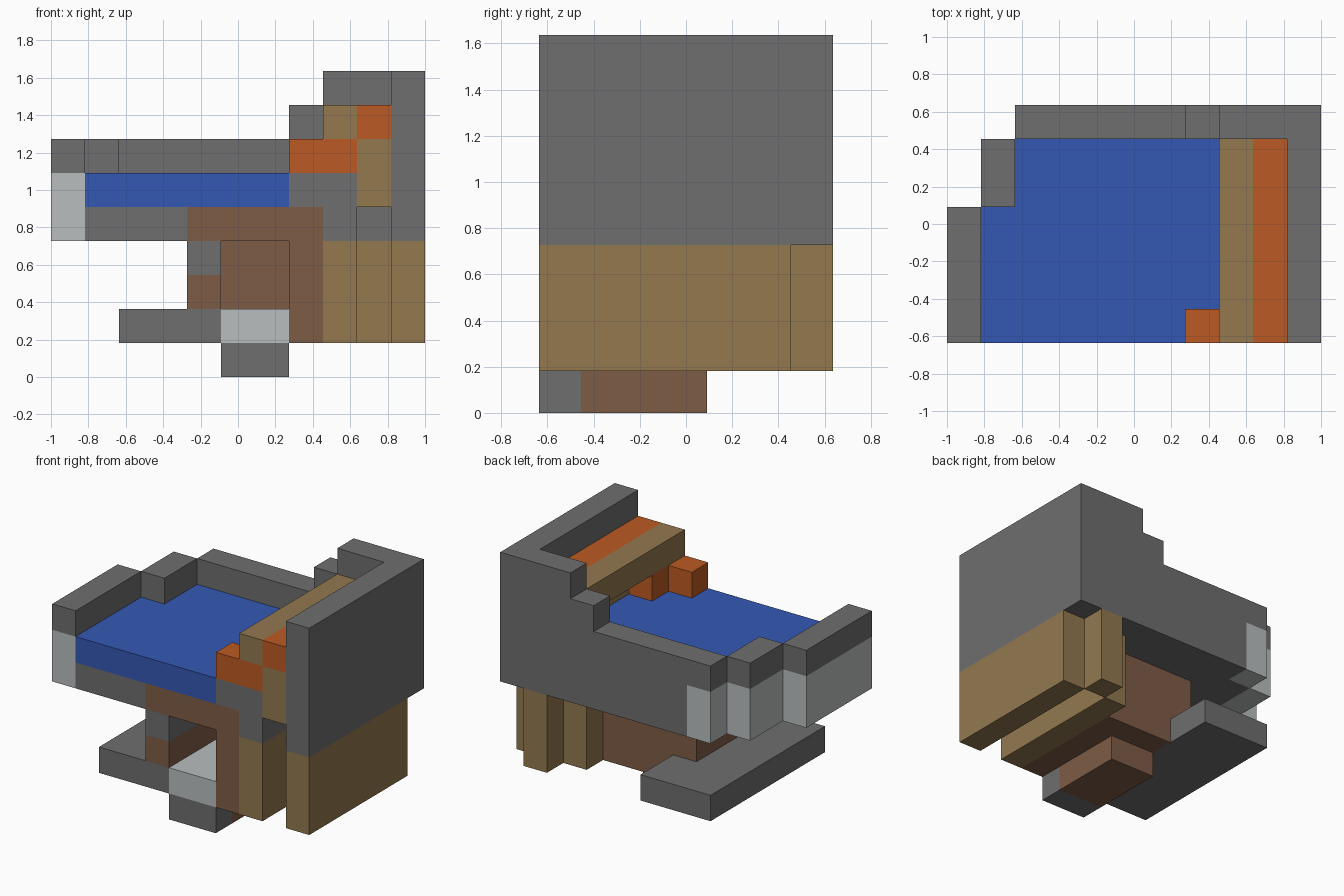
import bpy
import bmesh
from mathutils import Matrix, Vector

cube = bpy.data.objects.get("Cube")
if cube:
    bpy.data.objects.remove(cube, do_unlink=True)

CELL = 2 / 11                       # one block of the grid
CENTRE = Vector((5.5, 3.5, 0))      # grid point that sits on the origin


def linear(value):
    value /= 255
    return value / 12.92 if value <= 0.04045 else ((value + 0.055) / 1.055) ** 2.4


def material(name, *rgb):
    colour = [linear(v) for v in rgb] + [1]
    mat = bpy.data.materials.new(name)
    mat.use_nodes = True
    mat.diffuse_color = colour
    shader = next(n for n in mat.node_tree.nodes if n.type == 'BSDF_PRINCIPLED')
    shader.inputs["Base Color"].default_value = colour
    shader.inputs["Roughness"].default_value = 0.9
    return mat


stone = material("stone grey", 110, 110, 110)
pale = material("pale grey", 186, 190, 191)
water_blue = material("water blue", 52, 88, 180)
brick = material("brick brown", 126, 92, 70)
timber = material("timber tan", 147, 121, 79)
orange = material("burnt orange", 187, 90, 35)


def part(name, mat, *boxes):
    """Build one object from boxes given as x, y and z cell ranges."""
    bm = bmesh.new()
    for box in boxes:
        low = Vector([span[0] for span in box])
        high = Vector([span[1] for span in box])
        size = (high - low) * CELL
        place = ((low + high) / 2 - CENTRE) * CELL
        bmesh.ops.create_cube(bm, size=1, matrix=Matrix.Translation(place) @ Matrix.Diagonal(size.to_4d()))
    mesh = bpy.data.meshes.new(name)
    bm.to_mesh(mesh)
    bm.free()
    mesh.materials.append(mat)
    obj = bpy.data.objects.new(name, mesh)
    bpy.context.collection.objects.link(obj)
    return obj


# Shared spans
depth = (0, 6)          # from the front to the back wall
back = (6, 7)           # back wall layer
front = (0, 1)
lower = (1, 4)          # height of the supports
slab = (4, 5)
fill = (5, 6)
rim = (6, 7)
bowl = (4, 6)

# Tall walls
part("side_wall", stone, ((10, 11), (0, 7), (4, 9)))
part("back_wall", stone,
     ((3, 10), back, (4, 6)),
     ((2, 10), back, rim),
     ((7, 10), back, (7, 8)),
     ((8, 10), back, (8, 9)))

# Basin with its stepped corner
part("basin_rim", stone,
     ((0, 1), (0, 4), rim),
     ((1, 2), (4, 6), rim))
part("basin_side", pale,
     ((0, 1), (0, 4), bowl),
     ((1, 2), (4, 6), bowl),
     ((2, 3), back, bowl))
part("basin_floor", stone,
     ((1, 2), (0, 4), slab),
     ((2, 4), depth, slab),
     ((4, 8), (5, 6), slab),
     ((8, 9), depth, slab))
part("basin_block", stone,
     ((7, 9), front, fill),
     ((8, 9), (1, 2), fill))
part("water", water_blue,
     ((1, 2), (0, 4), fill),
     ((2, 7), depth, fill),
     ((7, 8), (1, 6), fill),
     ((8, 9), (2, 6), fill))

# Ledge along the side wall
part("orange_step", orange,
     ((7, 8), front, rim),
     ((8, 9), (0, 2), rim))
part("ledge_beam", timber,
     ((8, 9), depth, (7, 8)),
     ((9, 10), depth, (5, 7)))
part("ledge_trim", orange, ((9, 10), depth, (7, 8)))

# Timber supports
part("outer_panel", timber, ((10, 11), depth, lower))
part("inner_panel", timber, ((8, 9), depth, lower))
part("back_post", timber, ((9, 10), back, lower))

# Brick hearth with an opening at the front
part("hearth", brick,
     ((4, 8), (0, 5), slab),
     ((7, 8), (0, 5), lower),
     ((4, 5), (0, 5), (2, 3)),
     ((4, 5), (3, 5), (3, 4)),
     ((5, 7), (3, 5), lower))
part("hearth_stone", stone, ((4, 5), (0, 3), (3, 4)))
part("hearth_bed", pale, ((5, 7), (0, 3), (1, 2)))

# Base
part("base_plate", stone, ((2, 5), (0, 7), (1, 2)))
part("front_foot", stone, ((5, 7), front, (0, 1)))
part("foot", brick, ((5, 7), (1, 4), (0, 1)))
